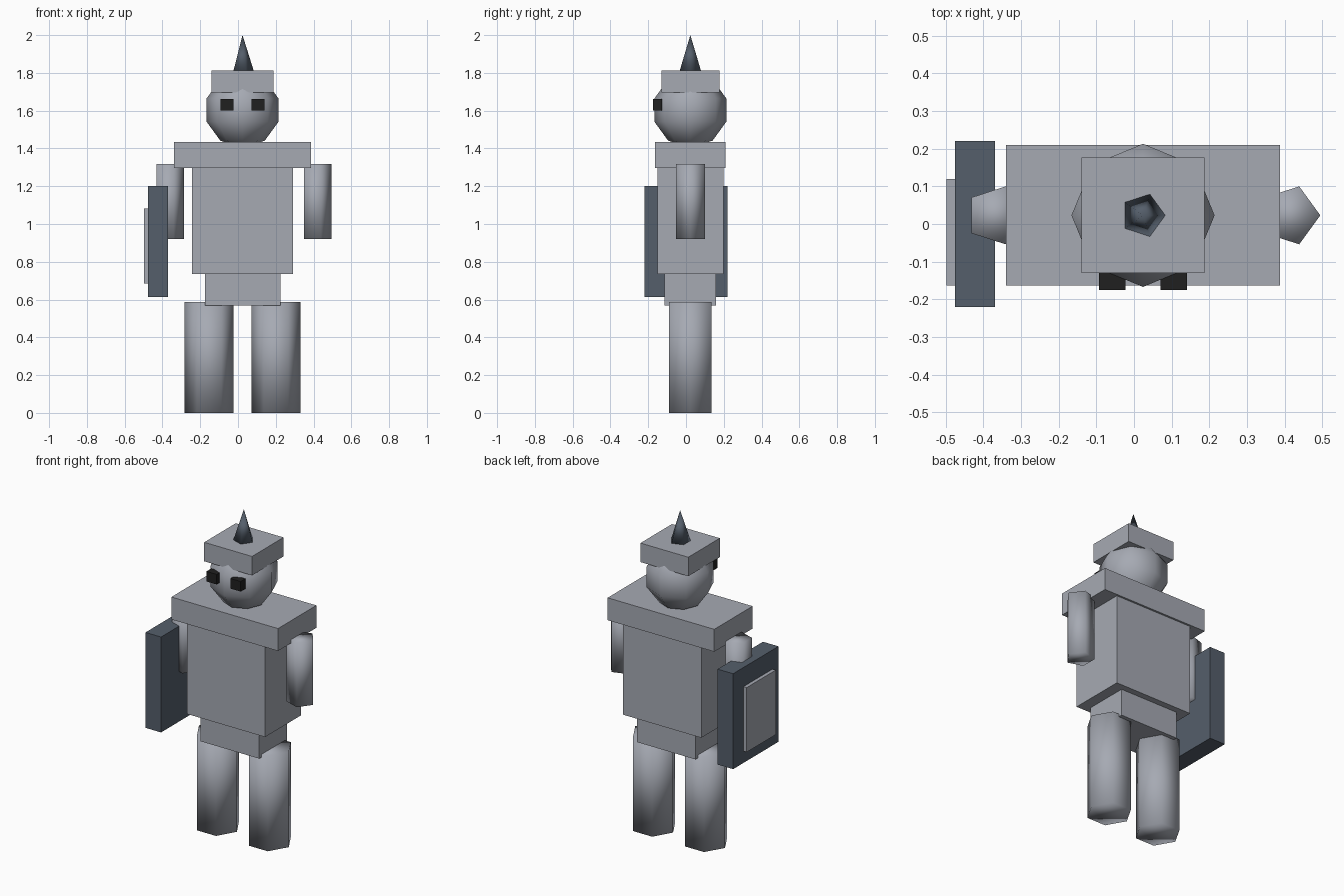
import bpy
import math

if "Cube" in bpy.data.objects:
    bpy.data.objects.remove(bpy.data.objects["Cube"], do_unlink=True)


def material(name, rgb):
    mat = bpy.data.materials.new(name)
    mat.use_nodes = True
    mat.diffuse_color = (*rgb, 1)
    mat.node_tree.nodes["Principled BSDF"].inputs["Base Color"].default_value = (*rgb, 1)
    return mat


STEEL = material("light_steel", (0.38, 0.40, 0.45))
IRON = material("dark_blue_iron", (0.09, 0.113, 0.146))
BLACK = material("black", (0.014, 0.014, 0.014))

CX, CY = 0.024, 0.023  # body axis


def finish(name, mat, smooth=False):
    obj = bpy.context.object
    obj.name = obj.data.name = name
    obj.data.materials.append(mat)
    for poly in obj.data.polygons:
        poly.use_smooth = smooth
    return obj


def box(name, mat, xs, ys, zs):
    """Box spanning the given (low, high) ranges."""
    spans = (xs, ys, zs)
    bpy.ops.mesh.primitive_cube_add(size=1, location=[sum(s) / 2 for s in spans])
    bpy.context.object.scale = [s[1] - s[0] for s in spans]
    bpy.ops.object.transform_apply(location=False, rotation=False, scale=True)
    return finish(name, mat)


def centred_box(name, mat, width, depth, zs):
    return box(name, mat, (CX - width / 2, CX + width / 2),
               (CY - depth / 2, CY + depth / 2), zs)


def prism(name, mat, sides, radius, x, zs, tip=None):
    """Smooth upright prism or spike with one corner towards +x."""
    bpy.ops.mesh.primitive_cone_add(
        vertices=sides, radius1=radius, radius2=radius if tip is None else tip,
        depth=zs[1] - zs[0], location=(x, CY, sum(zs) / 2),
        rotation=(0, 0, -math.pi / 2))
    return finish(name, mat, smooth=True)


# Body blocks
centred_box("hips", STEEL, 0.40, 0.272, (0.569, 0.735))
centred_box("torso", STEEL, 0.534, 0.35, (0.735, 1.296))
centred_box("shoulders", STEEL, 0.727, 0.374, (1.296, 1.434))

# Limbs and eyes
for side, sign in (("left", 1), ("right", -1)):
    prism(side + "_leg", STEEL, 6, 0.129, CX + sign * 0.177, (0, 0.587))
    prism(side + "_arm", STEEL, 5, 0.081, CX + sign * 0.39, (0.921, 1.317))
    eye_x = CX + sign * 0.082
    box(side + "_eye", BLACK, (eye_x - 0.035, eye_x + 0.035),
        (-0.175, -0.128), (1.60, 1.662))

# Head
bpy.ops.mesh.primitive_uv_sphere_add(segments=8, ring_count=5, radius=0.2,
                                     location=(CX, CY, 1.603))
finish("head", STEEL, smooth=True)

# Helmet with spike
centred_box("helmet", STEEL, 0.326, 0.307, (1.695, 1.812))
prism("helmet_spike", IRON, 5, 0.059, CX, (1.812, 2.0), tip=0)

# Shield on the right arm
box("shield", IRON, (-0.476, -0.37), (-0.221, 0.221), (0.613, 1.201))
box("shield_plate", STEEL, (-0.498, -0.474), (-0.163, 0.12), (0.685, 1.083))
